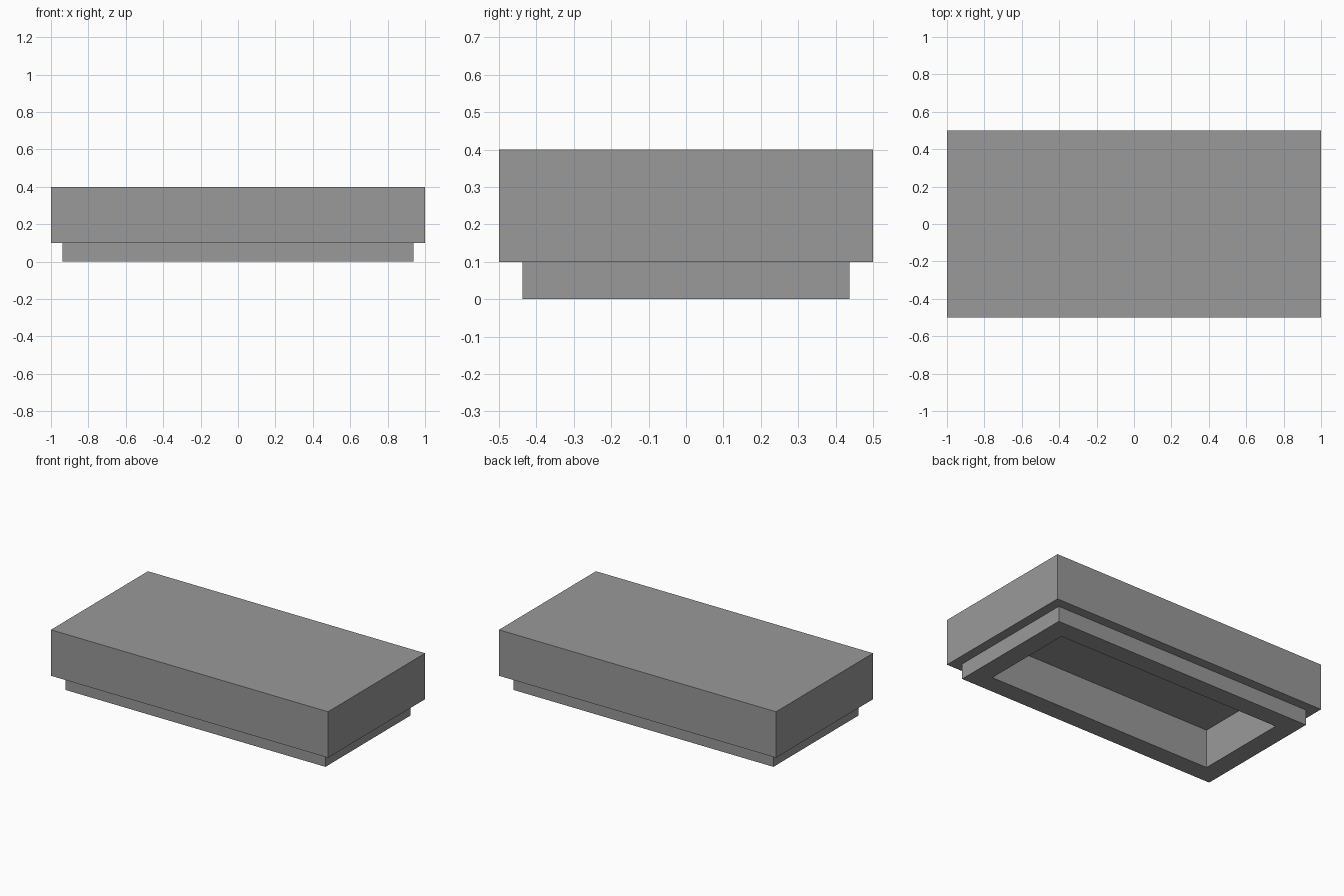
import bpy
import bmesh

cube = bpy.data.objects.get("Cube")
if cube:
    bpy.data.objects.remove(cube, do_unlink=True)

# Plain grey material
GREY = (0.32, 0.32, 0.32, 1.0)
grey = bpy.data.materials.new("plain_grey")
grey.use_nodes = True
grey.diffuse_color = GREY
grey.node_tree.nodes["Principled BSDF"].inputs["Base Color"].default_value = GREY


def rectangle(bm, half_x, half_y, z):
    """Counter-clockwise ring of four corners."""
    signs = ((-1, -1), (1, -1), (1, 1), (-1, 1))
    return [bm.verts.new((sx * half_x, sy * half_y, z)) for sx, sy in signs]


# Slab on a recessed plinth with a hollow underside, as stacked rectangles
WALL = 0.125
PLINTH_X, PLINTH_Y = 0.9375, 0.4375
INNER_X, INNER_Y = PLINTH_X - WALL, PLINTH_Y - WALL
sections = [
    (1.0, 0.5, 0.4),               # slab top
    (1.0, 0.5, 0.1),               # slab underside
    (PLINTH_X, PLINTH_Y, 0.1),     # plinth top
    (PLINTH_X, PLINTH_Y, 0.0),     # plinth foot
    (INNER_X, INNER_Y, 0.0),       # hollow rim
    (INNER_X, INNER_Y, 0.25),      # hollow ceiling
]

bm = bmesh.new()
rings = [rectangle(bm, *section) for section in sections]
for upper, lower in zip(rings, rings[1:]):
    for i in range(4):
        j = (i + 1) % 4
        bm.faces.new((upper[i], lower[i], lower[j], upper[j]))
bm.faces.new(rings[0])
bm.faces.new(reversed(rings[-1]))
bmesh.ops.recalc_face_normals(bm, faces=bm.faces)

mesh = bpy.data.meshes.new("hollow_slab")
bm.to_mesh(mesh)
bm.free()
mesh.materials.append(grey)
slab = bpy.data.objects.new("hollow_slab", mesh)
bpy.context.collection.objects.link(slab)
